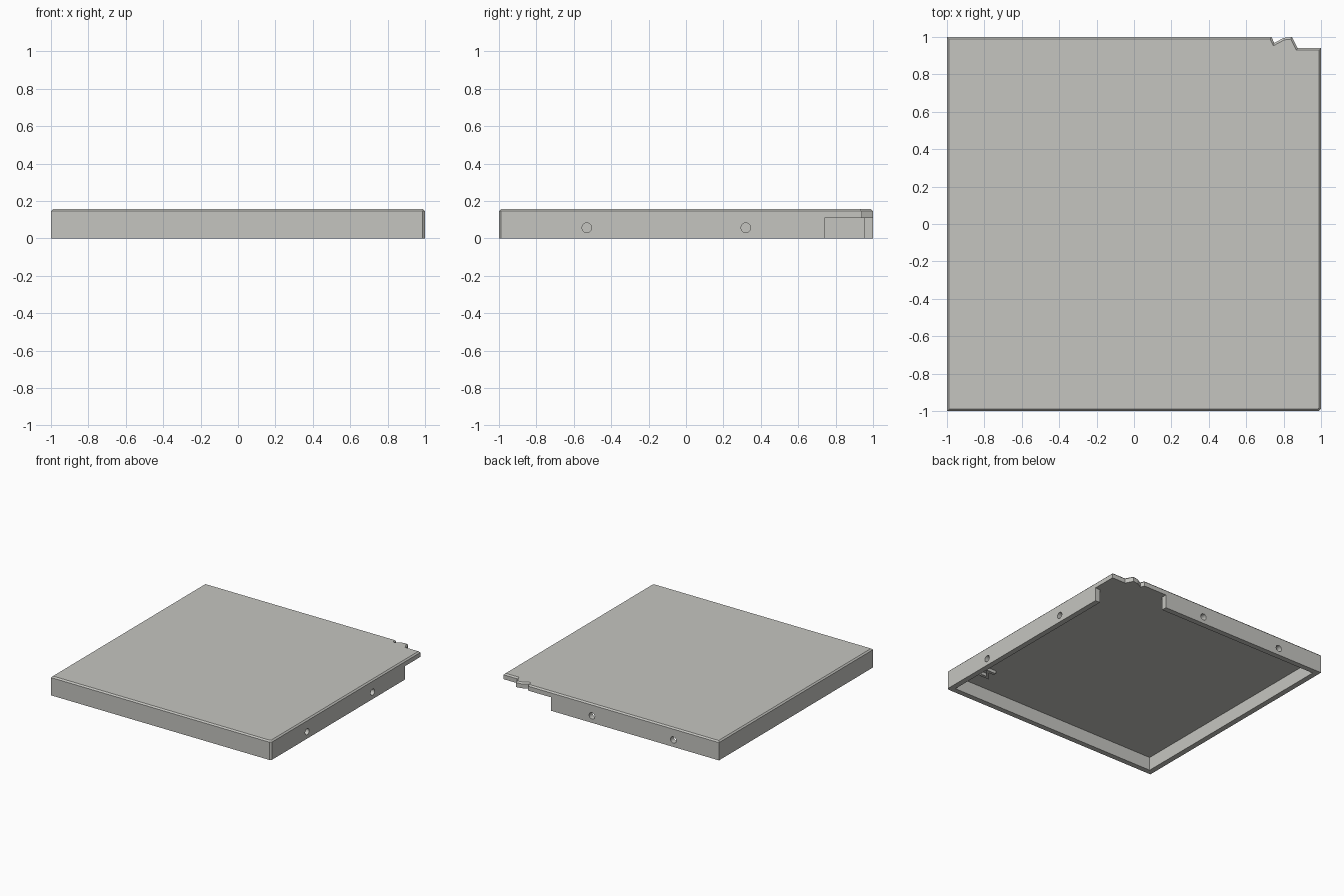
import bpy, bmesh, math
from mathutils import Matrix, Vector

if "Cube" in bpy.data.objects:
    bpy.data.objects.remove(bpy.data.objects["Cube"])

grey = bpy.data.materials.new("warm_grey")
grey.diffuse_color = (0.56, 0.56, 0.53, 1)
grey.use_nodes = True
grey.node_tree.nodes["Principled BSDF"].inputs["Base Color"].default_value = grey.diffuse_color


def prism(name, outline, z0, z1, chamfer=0.0):
    """Extrude a flat outline from z0 to z1, optionally chamfering its upper rim."""
    bm = bmesh.new()
    base = bm.faces.new([bm.verts.new((x, y, z0)) for x, y in outline])
    top = bmesh.ops.extrude_face_region(bm, geom=[base], use_keep_orig=True)["geom"]
    verts = [g for g in top if isinstance(g, bmesh.types.BMVert)]
    bmesh.ops.translate(bm, verts=verts, vec=(0, 0, z1 - z0))
    bmesh.ops.recalc_face_normals(bm, faces=bm.faces)
    if chamfer:
        rim = [e for e in bm.edges if all(v.co.z > z1 - 1e-4 for v in e.verts)]
        bmesh.ops.bevel(bm, geom=rim, offset=chamfer, segments=1,
                        affect='EDGES', clamp_overlap=False)
    mesh = bpy.data.meshes.new(name)
    bm.to_mesh(mesh)
    bm.free()
    mesh.materials.append(grey)
    obj = bpy.data.objects.new(name, mesh)
    bpy.context.collection.objects.link(obj)
    return obj


UNDER, TOP, T = 0.11, 0.157, 0.955

# Top plate with the broken back right corner
prism("top_plate", [(-1, -1), (0.986, -1), (1, -0.988), (1, 0.94), (0.875, 0.94),
                    (0.845, 1), (0.80, 0.995), (0.75, 0.968), (0.735, 1), (-1, 1)],
      UNDER, TOP, 0.011)

# Side walls, open around the broken corner
walls = prism("side_walls", [(0.525, 1), (-1, 1), (-1, -1), (0.986, -1), (1, -0.988),
                             (1, 0.74), (T, 0.74), (T, -T), (-T, -T), (-T, T),
                             (0.525, T)], 0, UNDER)

# Round peg holes through the right and back walls
bm = bmesh.new()
holes = [((0.978, y, 0.057), 'Y') for y in (-0.53, 0.32)]
holes += [((x, 0.978, 0.057), 'X') for x in (-0.585, 0.155)]
for pos, axis in holes:
    m = Matrix.Translation(Vector(pos)) @ Matrix.Rotation(math.pi / 2, 4, axis)
    bmesh.ops.create_cone(bm, cap_ends=True, segments=24, radius1=0.026,
                          radius2=0.026, depth=0.12, matrix=m)
mesh = bpy.data.meshes.new("hole_cutter")
bm.to_mesh(mesh)
bm.free()
mesh.materials.append(grey)
cutter = bpy.data.objects.new("hole_cutter", mesh)
bpy.context.collection.objects.link(cutter)
cutter.hide_render = True
cutter.hide_set(True)
cut = walls.modifiers.new("peg_holes", 'BOOLEAN')
cut.operation = 'DIFFERENCE'
cut.solver = 'EXACT'
cut.object = cutter

# Small bent clip on the underside
prism("underside_clip", [(0.76, -0.80), (0.85, -0.80), (0.85, -0.775), (0.80, -0.775),
                         (0.86, -0.70), (0.77, -0.70), (0.77, -0.725), (0.815, -0.725)],
      UNDER - 0.025, UNDER)
